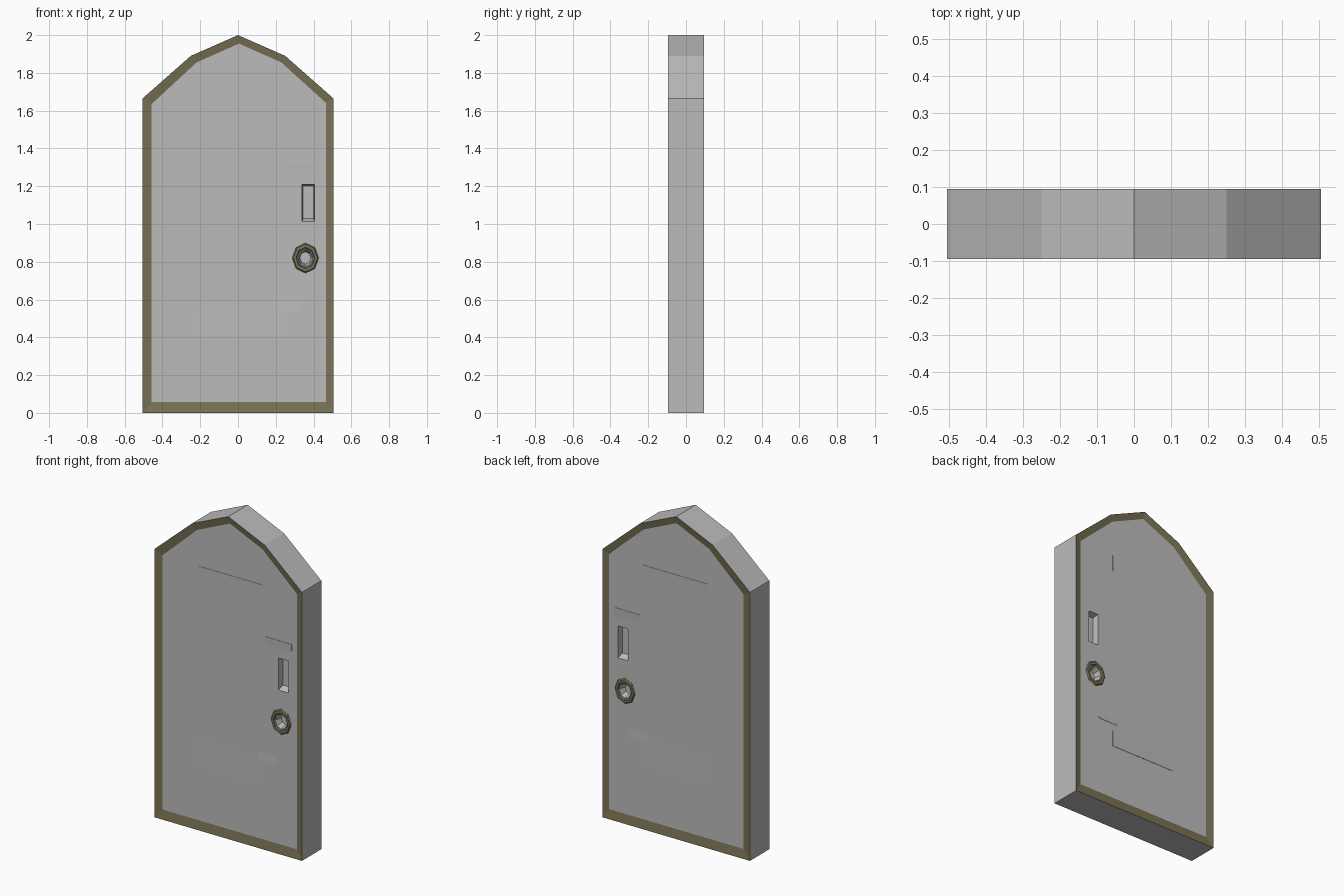
import bpy, bmesh, math

cube = bpy.data.objects.get("Cube")
if cube:
    bpy.data.objects.remove(cube, do_unlink=True)


def material(name, colour):
    m = bpy.data.materials.new(name)
    m.use_nodes = True
    m.diffuse_color = (*colour, 1)
    m.node_tree.nodes["Principled BSDF"].inputs["Base Color"].default_value = (*colour, 1)
    return m


GREY = material("grey metal", (0.5, 0.5, 0.5))
OLIVE = material("olive trim", (0.19, 0.17, 0.09))
HALF, PANEL = 0.095, 0.087   # half thickness at the rim and at the panel


def loft(name, loops, bands, close=False):
    """Join loops of (x, z) points at depth y; bands gives a material index per band."""
    bm = bmesh.new()
    rings = [[bm.verts.new((x, y, z)) for x, z in pts] for pts, y in loops]
    pairs = list(zip(rings, rings[1:]))
    if close:
        pairs.append((rings[-1], rings[0]))
    else:
        bm.faces.new(rings[0])
        bm.faces.new(rings[-1])
    n = len(rings[0])
    for (a, b), mat in zip(pairs, bands):
        for i in range(n):
            j = (i + 1) % n
            bm.faces.new((a[i], a[j], b[j], b[i])).material_index = mat
    bmesh.ops.recalc_face_normals(bm, faces=bm.faces)
    mesh = bpy.data.meshes.new(name)
    bm.to_mesh(mesh)
    bm.free()
    mesh.materials.append(GREY)
    mesh.materials.append(OLIVE)
    obj = bpy.data.objects.new(name, mesh)
    bpy.context.collection.objects.link(obj)
    return obj


def rect(cx, cz, w, h):
    return [(cx - w, cz - h), (cx + w, cz - h), (cx + w, cz + h), (cx - w, cz + h)]


def octagon(scale):
    return [(0.357 + 0.073 * scale * math.cos(k * math.pi / 4),
             0.82 + 0.083 * scale * math.sin(k * math.pi / 4)) for k in range(8)]


def cut(target, cutter):
    mod = target.modifiers.new("recess", "BOOLEAN")
    mod.operation, mod.solver, mod.object = "DIFFERENCE", "EXACT", cutter
    bpy.context.view_layer.objects.active = target
    bpy.ops.object.modifier_apply(modifier=mod.name)
    bpy.data.objects.remove(cutter, do_unlink=True)


# Arched slab with a sloping olive rim around a slightly sunken panel
outer = [(-0.505, 0), (0.505, 0), (0.505, 1.665), (0.25, 1.89),
         (0, 2), (-0.25, 1.89), (-0.505, 1.665)]
inner = [(-0.457, 0.058), (0.467, 0.058), (0.467, 1.64), (0.23, 1.855),
         (0.005, 1.955), (-0.22, 1.855), (-0.457, 1.635)]
door = loft("door_slab", [(inner, -PANEL), (outer, -HALF), (outer, HALF), (inner, PANEL)],
            [1, 0, 1])

for side, s in (("front", -1), ("back", 1)):
    # Tapered handle slot and keyhole recess
    cut(door, loft(side + "_slot_cutter",
                   [(rect(0.372, 1.11, 0.036, 0.104), s * 0.1),
                    (rect(0.372, 1.115, 0.027, 0.085), s * 0.05)], [0]))
    cut(door, loft(side + "_keyhole_cutter",
                   [(octagon(0.6), s * 0.1), (octagon(0.4), s * 0.045)], [0]))

    # Eight-sided bevelled ring round the keyhole
    loft(side + "_keyhole_ring",
         [(octagon(1), s * 0.083), (octagon(0.88), s * 0.095),
          (octagon(0.68), s * 0.095), (octagon(0.55), s * 0.08)],
         [1, 1, 1, 1], close=True)

    # Hairline ledges, each sharp at one edge and fading into the panel
    for name, x0, x1, z, fade in (("upper", -0.21, 0.23, 1.635, -0.25),
                                  ("lower", -0.21, 0.23, 0.395, 0.25),
                                  ("latch", 0.25, 0.43, 1.32, -0.08),
                                  ("low_latch", 0.2, 0.33, 0.54, 0.08)):
        bm = bmesh.new()
        tri = [[bm.verts.new((x, s * y, zz)) for y, zz in
                ((PANEL - 0.001, z), (PANEL + 0.002, z), (PANEL - 0.001, z + fade))]
               for x in (x0, x1)]
        bm.faces.new(tri[0])
        bm.faces.new(tri[1])
        for i in range(3):
            j = (i + 1) % 3
            bm.faces.new((tri[0][i], tri[0][j], tri[1][j], tri[1][i]))
        bmesh.ops.recalc_face_normals(bm, faces=bm.faces)
        mesh = bpy.data.meshes.new(side + "_" + name + "_ledge")
        bm.to_mesh(mesh)
        bm.free()
        mesh.materials.append(GREY)
        bpy.context.collection.objects.link(bpy.data.objects.new(mesh.name, mesh))
